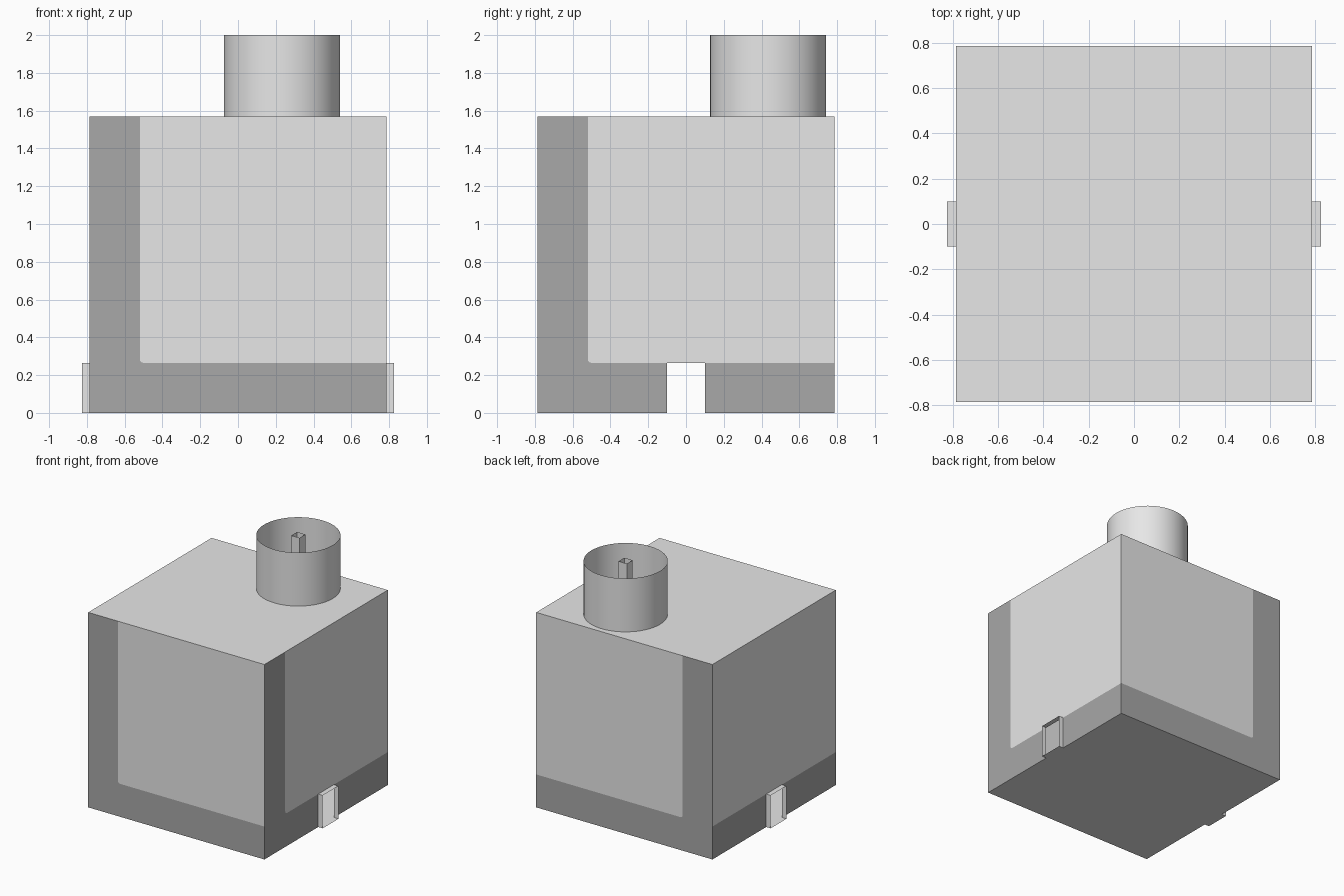
import bpy, bmesh, math

if "Cube" in bpy.data.objects:
    bpy.data.objects.remove(bpy.data.objects["Cube"])

H = 0.785            # half width of the box
TOP = 1.57           # box height
BAND = 0.265         # width of the dark trim
IN = -H + BAND       # inner edge of the vertical trim
C = 0.02             # softened inner corner of the trim
P = 0.1              # half width of the side ports
OUT = 0.825          # outer end of the ports
CX, CY = 0.233, 0.435  # chimney centre


def material(name, v):
    m = bpy.data.materials.new(name)
    m.diffuse_color = (v, v, v, 1)
    m.use_nodes = True
    m.node_tree.nodes["Principled BSDF"].inputs["Base Color"].default_value = m.diffuse_color
    return m


LIGHT = material("light grey", 0.8)
DARK = material("dark grey", 0.392)


def finish(bm, name, mats, smooth=False):
    me = bpy.data.meshes.new(name)
    bm.to_mesh(me)
    bm.free()
    for m in mats:
        me.materials.append(m)
    ob = bpy.data.objects.new(name, me)
    bpy.context.collection.objects.link(ob)
    if smooth:
        for p in me.polygons:
            p.use_smooth = True
    return ob


def add(bm, pts, place, mat=0):
    f = bm.faces.new([bm.verts.new(place(u, v)) for u, v in pts])
    f.material_index = mat


def rect(a, b, c, d):
    return [(a, c), (b, c), (b, d), (a, d)]


# rounded inner corner of the trim, running down then to the right
corner = [(IN + C * (1 - math.cos(t)), BAND + C * (1 - math.sin(t)))
          for t in (i * math.pi / 8 for i in range(5))]

# hollow box: walls with a trim of dark faces cut in
bm = bmesh.new()
walls = {"front": lambda u, v: (u, -H, v), "back": lambda u, v: (u, H, v),
         "right": lambda u, v: (H, u, v), "left": lambda u, v: (-H, u, v)}
for side, place in walls.items():
    ported = side in ("right", "left")
    end = -P if ported else H
    if side == "left":
        add(bm, rect(-H, H, BAND, TOP), place)
        add(bm, rect(-H, end, 0, BAND), place, 1)
    else:
        add(bm, [(IN, TOP)] + corner + [(H, BAND), (H, TOP)], place)
        add(bm, [(-H, TOP), (-H, 0), (end, 0), (end, BAND)]
            + corner[::-1] + [(IN, TOP)], place, 1)
    if ported:
        add(bm, rect(P, H, 0, BAND), place, 1)
for z in (0, TOP):
    add(bm, rect(-H, H, -H, H), lambda u, v: (u, v, z))
bmesh.ops.remove_doubles(bm, verts=bm.verts, dist=1e-5)
# turn every face outward from the box centre
for f in bm.faces:
    f.normal_update()
    c = f.calc_center_median()
    c.z -= TOP / 2
    if f.normal.dot(c) < 0:
        f.normal_flip()
finish(bm, "box", [LIGHT, DARK])


def open_tube(name, ring, low, high, place, smooth=False):
    """Open-ended tube: a closed ring swept between two levels."""
    bm = bmesh.new()
    a = [bm.verts.new(place(u, v, low)) for u, v in ring]
    b = [bm.verts.new(place(u, v, high)) for u, v in ring]
    n = len(ring)
    for i in range(n):
        j = (i + 1) % n
        bm.faces.new((a[i], a[j], b[j], b[i]))
    return finish(bm, name, [LIGHT], smooth)


# open collars around the two side ports
port = rect(-P, P, 0, BAND)
open_tube("right_port", port, H, OUT, lambda u, v, w: (w, u, v))
open_tube("left_port", port[::-1], H, OUT, lambda u, v, w: (-w, u, v))

# round open chimney with a square tube in its middle
circle = [(0.307 * math.cos(math.tau * i / 64), 0.307 * math.sin(math.tau * i / 64))
          for i in range(64)]
on_top = lambda u, v, w: (CX + u, CY + v, w)
open_tube("chimney", circle, TOP, 2.0, on_top, True)
open_tube("inner_post", rect(-0.037, 0.037, -0.037, 0.037), TOP, 2.0, on_top)
